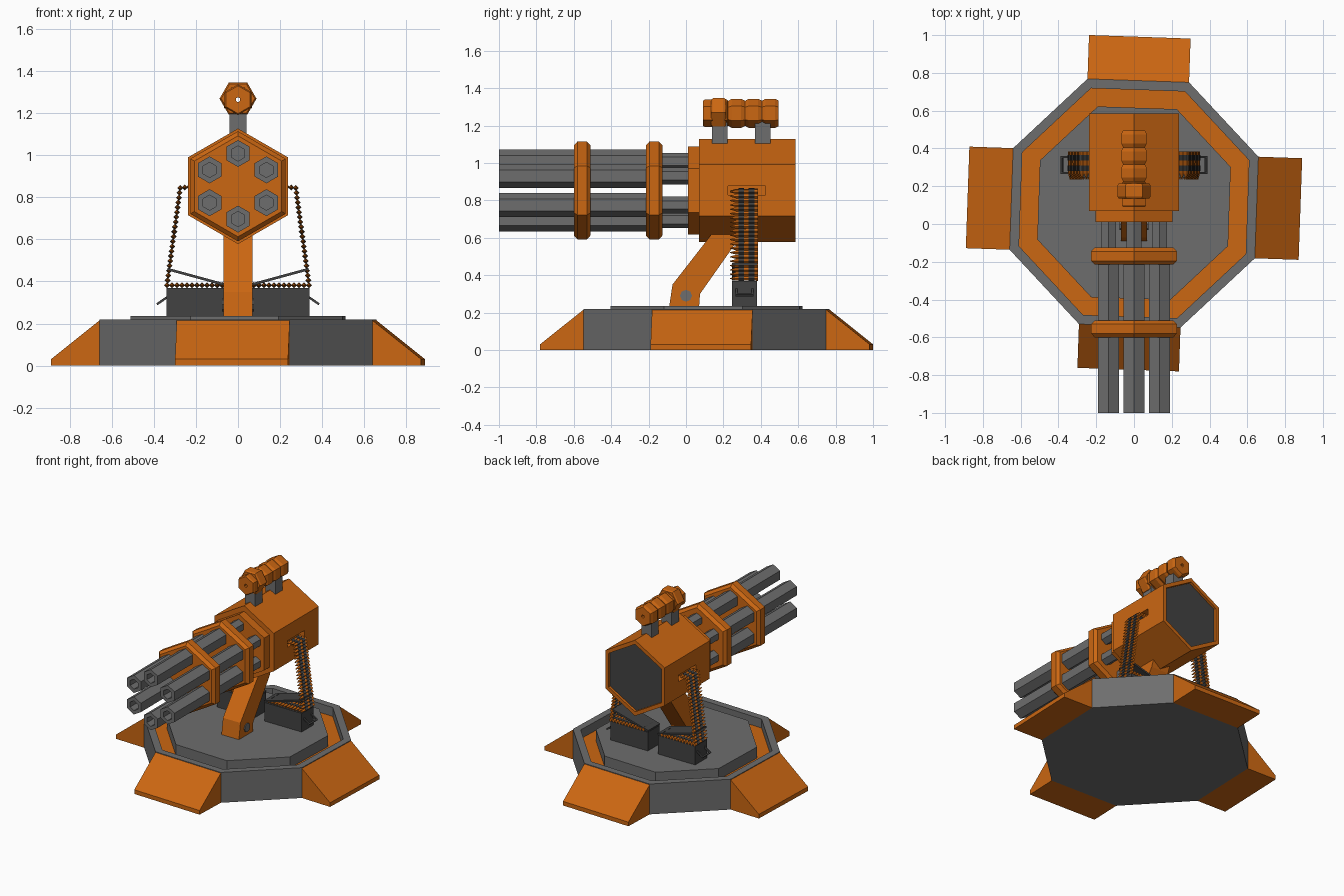
import bpy, bmesh, math
from mathutils import Vector

if "Cube" in bpy.data.objects:
    bpy.data.objects.remove(bpy.data.objects["Cube"])


def material(name, rgb):
    m = bpy.data.materials.new(name)
    m.diffuse_color = (*rgb, 1)
    m.use_nodes = True
    m.node_tree.nodes["Principled BSDF"].inputs["Base Color"].default_value = m.diffuse_color
    return m


ORANGE = material("orange paint", (0.60, 0.135, 0.006))
GRAY = material("gray metal", (0.155, 0.155, 0.155))
DARK = material("dark gray metal", (0.055, 0.055, 0.055))
CZ = 0.853  # height of the gun axis


def finish(name, bm, *mats):
    bmesh.ops.recalc_face_normals(bm, faces=bm.faces)
    me = bpy.data.meshes.new(name)
    bm.to_mesh(me)
    bm.free()
    ob = bpy.data.objects.new(name, me)
    bpy.context.collection.objects.link(ob)
    for m in mats:
        me.materials.append(m)
    return ob


def mirror(ob):
    ob.modifiers.new("mirror", 'MIRROR')
    return ob


def loft(bm, rings, closed=False, mats=None):
    """Skin a list of point rings; cap the ends or join last to first."""
    vs = [[bm.verts.new(p) for p in r] for r in rings]
    n = len(vs[0])
    pairs = list(zip(vs, vs[1:])) + ([(vs[-1], vs[0])] if closed else [])
    for k, (a, b) in enumerate(pairs):
        for i in range(n):
            j = (i + 1) % n
            f = bm.faces.new((a[i], a[j], b[j], b[i]))
            f.material_index = mats[k] if mats else 0
    if not closed:
        bm.faces.new(vs[0])
        bm.faces.new(vs[-1])


def ring_y(r, y, x=0, z=CZ, n=6, turn=0):
    """Polygon round the y axis, one corner up when turn is 0."""
    return [(x + r * math.sin(turn + 2 * math.pi * i / n), y,
             z + r * math.cos(turn + 2 * math.pi * i / n)) for i in range(n)]


def turned(name, profile, mat, closed=False, **kw):
    bm = bmesh.new()
    loft(bm, [ring_y(r, y, **kw) for y, r in profile], closed)
    return finish(name, bm, mat)


def box(name, lo, hi, mat):
    bm = bmesh.new()
    loft(bm, [[(lo[0], lo[1], z), (hi[0], lo[1], z), (hi[0], hi[1], z), (lo[0], hi[1], z)]
              for z in (lo[2], hi[2])])
    return finish(name, bm, mat)


def slab(bm, outline, axis, lo, hi):
    """Extrude a 2D outline along x (axis 0) or y (axis 1)."""
    loft(bm, [[(d, u, v) if axis == 0 else (u, d, v) for u, v in outline] for d in (lo, hi)])


# Octagonal base with a sunken orange channel, turned slightly
BY, START = 0.11, math.radians(20.5)


def oct_pt(k, r, z):
    a = START + k * math.pi / 4
    return Vector((r * math.cos(a), BY + r * math.sin(a), z))


bm = bmesh.new()
prof = [(0.703, 0), (0.703, 0.22), (0.65, 0.22), (0.65, 0.155), (0.547, 0.155), (0.547, 0.235)]
loft(bm, [[oct_pt(k, r, z) for k in range(8)] for r, z in prof], mats=[0, 0, 0, 1, 0])
finish("base", bm, GRAY, ORANGE)

# Four sloped feet on alternate sides
bm = bmesh.new()
for k in (1, 3, 5, 7):
    ends = []
    for c in (k, k + 1):
        a = START + (k + 0.5) * math.pi / 4
        out = Vector((math.cos(a), math.sin(a), 0)) * 0.232
        p = oct_pt(c, 0.703, 0)
        ends.append([p, p + out, p + out + Vector((0, 0, 0.03)), p + Vector((0, 0, 0.215))])
    loft(bm, ends)
finish("base_feet", bm, ORANGE)

# Bent support arm and its pivot bolt
bm = bmesh.new()
slab(bm, [(-0.09, 0.23), (-0.072, 0.35), (0.13, 0.61), (0.16, 0.7), (0.31, 0.7),
          (0.265, 0.57), (0.075, 0.3), (0.07, 0.23)], 0, -0.07, 0.07)
finish("support_arm", bm, ORANGE)
bm = bmesh.new()
slab(bm, [(0.032 * math.cos(i * math.pi / 4), 0.29 + 0.032 * math.sin(i * math.pi / 4))
          for i in range(8)], 0, -0.076, 0.076)
finish("pivot_bolt", bm, GRAY)

# Hexagonal housing with a recessed dark back plate and side feed slots
body = turned("housing", [(0.07, 0.275), (0.585, 0.275), (0.585, 0.245), (0.565, 0.245)], ORANGE)
turned("back_plate", [(0.56, 0.243), (0.568, 0.243)], DARK)
turned("front_collar", [(0.01, 0.235), (0.08, 0.235)], ORANGE)
cutter = mirror(box("slot_cutter", (0.19, 0.225, 0.829), (0.3, 0.425, 0.877), ORANGE))
cutter.hide_render = True
cutter.hide_viewport = True
cut = body.modifiers.new("slots", 'BOOLEAN')
cut.object = cutter
cut.solver = 'EXACT'

# Six hollow barrels
bm = bmesh.new()
for i in range(6):
    a = i * math.pi / 3
    x, z = 0.156 * math.sin(a), CZ + 0.156 * math.cos(a)
    loft(bm, [ring_y(r, y, x, z) for y, r in
              [(-0.88, 0.036), (-1, 0.036), (-1, 0.064), (-0.15, 0.064), (-0.15, 0.045), (0.03, 0.045)]])
finish("barrels", bm, GRAY)

# Two chamfered barrel clamps
for name, y in (("front_clamp", -0.6), ("rear_clamp", -0.215)):
    turned(name, [(y, 0.24), (y + 0.02, 0.262), (y + 0.07, 0.262), (y + 0.09, 0.24)], ORANGE)

# Sight on two posts, with a through hole
for name, y in (("front_sight_post", 0.14), ("rear_sight_post", 0.37)):
    box(name, (-0.04, y, 1.05), (0.04, y + 0.082, 1.23), GRAY)
prof = [(0.09, 0.012), (0.09, 0.066), (0.10, 0.073), (0.22, 0.073)]
for y in (0.225, 0.315, 0.405):
    prof += [(y, 0.066), (y + 0.02, 0.078), (y + 0.07, 0.078), (y + 0.09, 0.068)]
turned("sight_tube", prof + [(0.495, 0.012)], ORANGE, True, z=1.265)
turned("sight_ring", [(0.135, 0.06), (0.135, 0.08), (0.145, 0.088), (0.205, 0.088),
                      (0.215, 0.08), (0.215, 0.06)], ORANGE, True, z=1.27, turn=math.pi / 6)

# Ammunition boxes with open lids and handles
mirror(box("ammo_box", (0.04, 0.245, 0.23), (0.34, 0.38, 0.37), DARK))
bm = bmesh.new()
slab(bm, [(0.04, 0.372), (0.337, 0.453), (0.334, 0.465), (0.037, 0.384)], 1, 0.245, 0.38)
mirror(finish("ammo_lid", bm, DARK))
bm = bmesh.new()
for y in (0.265, 0.35):
    slab(bm, [(0.335, 0.32), (0.383, 0.287), (0.389, 0.296), (0.335, 0.333)], 1, y, y + 0.011)
slab(bm, [(0.374, 0.293), (0.383, 0.287), (0.389, 0.296), (0.38, 0.302)], 1, 0.276, 0.35)
mirror(finish("ammo_handle", bm, DARK))

# Cartridge belts: pointed rounds held by dark links, along a bent path
path = [Vector(p) for p in ((0.075, 0.382), (0.338, 0.382), (0.275, 0.845), (0.21, 0.853))]
rounds, links = bmesh.new(), bmesh.new()
STEP = 0.0235
for a, b in zip(path, path[1:]):
    count = round((b - a).length / STEP)
    for i in range(count):
        x, z = a.lerp(b, i / count)
        loft(rounds, [ring_y(r, y, x, z, 4) for y, r in
                      [(0.235, 0.002), (0.268, 0.011), (0.385, 0.012)]])
        for y in (0.28, 0.335):
            loft(links, [ring_y(0.0145, d, x, z, 4) for d in (y, y + 0.03)])
mirror(finish("belt_rounds", rounds, ORANGE))
mirror(finish("belt_links", links, DARK))
